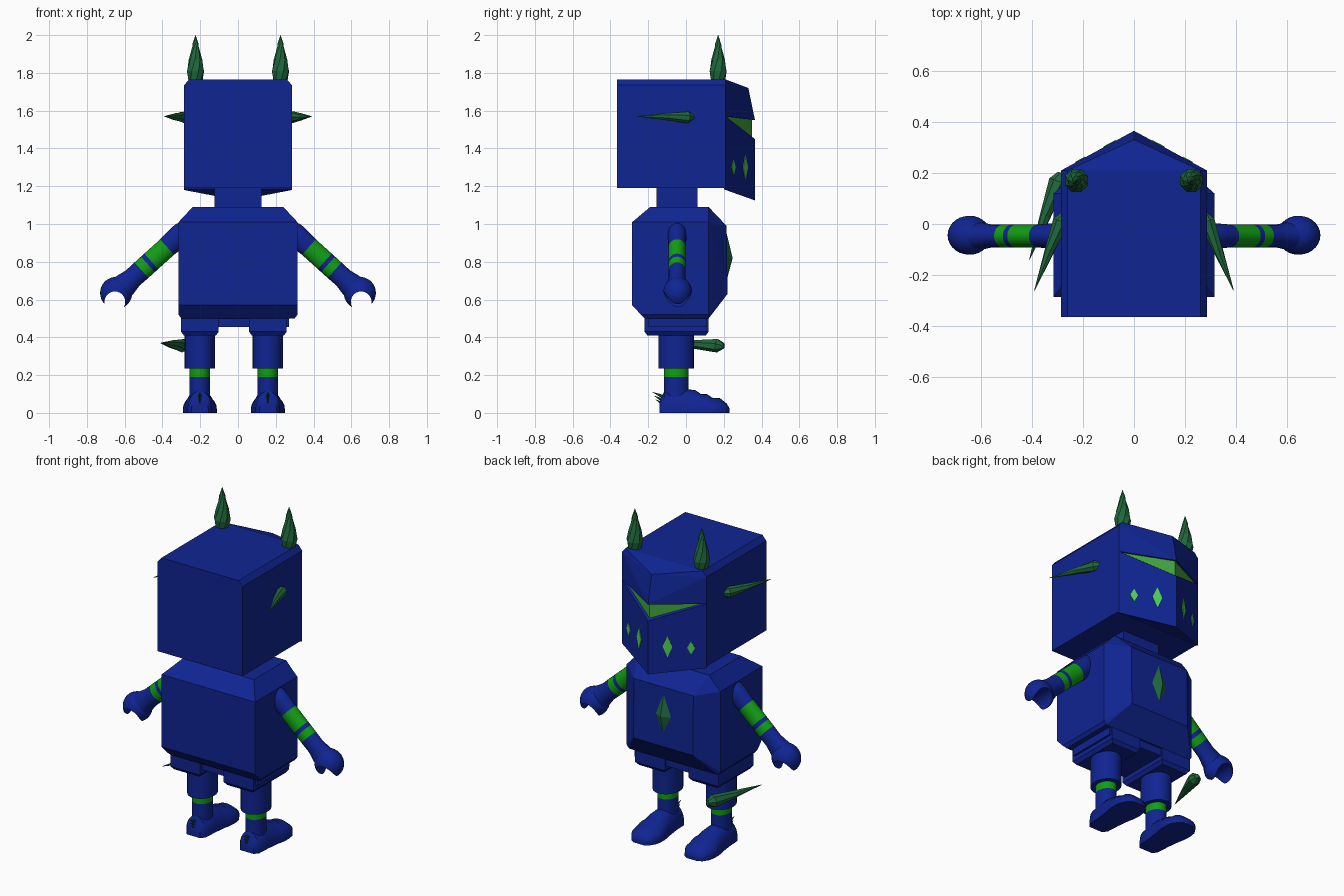
import bpy, bmesh, math
from mathutils import Vector, Matrix

cube = bpy.data.objects.get("Cube")
if cube:
    bpy.data.objects.remove(cube, do_unlink=True)


def material(name, rgb):
    m = bpy.data.materials.new(name)
    m.use_nodes = True
    m.diffuse_color = (*rgb, 1)
    bsdf = next(n for n in m.node_tree.nodes if n.type == 'BSDF_PRINCIPLED')
    bsdf.inputs["Base Color"].default_value = (*rgb, 1)
    return m


BLUE = material("deep blue", (0.005, 0.018, 0.29))
BAND = material("band green", (0.006, 0.34, 0.008))
HORN = material("dark green", (0.014, 0.14, 0.045))
EYE = material("eye green", (0.055, 0.38, 0.05))
MARK = material("bright green", (0.08, 0.65, 0.09))


def finish(name, bm, mats, smooth=False):
    bmesh.ops.recalc_face_normals(bm, faces=bm.faces[:])
    mesh = bpy.data.meshes.new(name)
    bm.to_mesh(mesh)
    bm.free()
    for m in mats:
        mesh.materials.append(m)
    ob = bpy.data.objects.new(name, mesh)
    bpy.context.collection.objects.link(ob)
    if smooth:
        smooth_shade(ob)
    return ob


def activate(ob):
    bpy.ops.object.select_all(action='DESELECT')
    ob.select_set(True)
    bpy.context.view_layer.objects.active = ob


def smooth_shade(ob):
    activate(ob)
    bpy.ops.object.shade_smooth_by_angle(angle=math.radians(40))


def hull(name, points, mat, mirror=True, cx=0):
    """Convex faceted solid; points are mirrored about x = cx."""
    pts = {(cx + x, y, z) for x, y, z in points}
    if mirror:
        pts |= {(cx - x, y, z) for x, y, z in points}
    bm = bmesh.new()
    for p in pts:
        bm.verts.new(p)
    res = bmesh.ops.convex_hull(bm, input=bm.verts[:])
    loose = [v for v in bm.verts if not v.link_faces]
    bmesh.ops.delete(bm, geom=loose, context='VERTS')
    bmesh.ops.dissolve_limit(bm, angle_limit=0.01, verts=bm.verts[:], edges=bm.edges[:])
    return finish(name, bm, [mat])


def box(x, y0, y1, z0, z1):
    return [(x, y, z) for y in (y0, y1) for z in (z0, z1)]


def lathe(name, profile, origin, axis, mats, segs=24, squash=1, twist=0, smooth=True):
    """Rings of (distance, radius, material of the next strip) along an axis."""
    az = Vector(axis).normalized()
    ref = Vector((0, 1, 0)) if abs(az.y) < 0.7 else Vector((0, 0, 1))
    ax = ref.cross(az).normalized()
    ay = az.cross(ax)
    origin = Vector(origin)
    bm = bmesh.new()
    rings = []
    for k, (s, r, _) in enumerate(profile):
        angles = [2 * math.pi * i / segs + twist * k for i in range(segs)]
        rings.append([bm.verts.new(origin + az * s + ax * r * math.cos(a)
                                   + ay * r * squash * math.sin(a)) for a in angles])
    for k in range(len(rings) - 1):
        for i in range(segs):
            j = (i + 1) % segs
            f = bm.faces.new((rings[k][i], rings[k][j], rings[k + 1][j], rings[k + 1][i]))
            f.material_index = profile[k][2]
    bm.faces.new(rings[0])
    bm.faces.new(rings[-1])
    return finish(name, bm, mats, smooth)


def spike(name, base, tip, r, blunt=0.1):
    base, tip = Vector(base), Vector(tip)
    d = (tip - base).length
    prof = [(0, r * 0.4, 0), (d * blunt, r, 0), (d * 0.5, r * 0.6, 0), (d, 0.001, 0)]
    return lathe(name, prof, base, tip - base, [HORN], 7, twist=0.3, smooth=False)


# Head: block with chamfered top, brow wedge, jaw wedge and recessed eyes
hull("head", box(0.285, -0.365, 0.21, 1.19, 1.735) + [(0.26, -0.365, 1.765), (0.26, 0.21, 1.765)], BLUE)
hull("brow", [(0.285, 0.2, 1.735), (0.26, 0.2, 1.765), (0.285, 0.21, 1.735), (0.26, 0.21, 1.765),
              (0, 0.33, 1.72), (0.285, 0.2, 1.57), (0.285, 0.21, 1.57), (0, 0.365, 1.55)], BLUE)
hull("jaw", [(0.285, 0.2, 1.57), (0.285, 0.21, 1.57), (0, 0.365, 1.45),
             (0.285, 0.2, 1.185), (0.285, 0.21, 1.18), (0, 0.365, 1.125)], BLUE)
hull("eyes", [(0.275, 0.205, 1.57), (0, 0.35, 1.56), (0, 0.35, 1.45), (0, 0.2, 1.45)], EYE)

# Cheek diamonds lie on the jaw's slanted faces
for side in (1, -1):
    word = "left" if side > 0 else "right"
    along = Vector((side * 0.285, -0.155, 0)).normalized()
    out = Vector((side * 0.155, 0.285, 0)).normalized()
    for size, x, w, h in (("large", 0.095, 0.027, 0.065), ("small", 0.21, 0.022, 0.04)):
        c = Vector((side * x, 0.365 - 0.155 * x / 0.285, 1.3))
        corners = [c + along * w, c - along * w, c + Vector((0, 0, h)), c - Vector((0, 0, h))]
        hull(f"{word}_{size}_cheek_diamond",
             [tuple(p + out * t) for p in corners for t in (-0.003, 0.003)], MARK, mirror=False)

    # Horns and temple spikes
    lathe(f"{word}_horn", [(0, 0.036, 0), (0.06, 0.048, 0), (0.12, 0.036, 0), (0.18, 0.02, 0),
                           (0.2, 0.017, 0), (0.25, 0.001, 0)],
          (side * 0.225, 0.17, 1.75), (0, 0, 1), [HORN], 8, twist=0.35, smooth=False)
    spike(f"{word}_temple_spike", (side * 0.275, 0.04, 1.565), (side * 0.39, -0.26, 1.57), 0.032)

# Neck, torso and chest gem
hull("neck", box(0.125, -0.155, 0.06, 1.07, 1.2), BLUE)
hull("torso", [(0.24, -0.19, 1.09), (0.24, 0.12, 1.09), (0.315, -0.285, 1.01), (0.315, 0.12, 1.01),
               (0.2, 0.215, 0.99), (0.2, 0.22, 0.63), (0.315, -0.285, 0.57),
               (0.315, -0.238, 0.52), (0.315, 0.12, 0.52), (0.3, -0.22, 0.5), (0.3, 0.12, 0.5)], BLUE)
hull("chest_gem", [(0.055, 0.215, 0.82), (0, 0.215, 0.95), (0, 0.215, 0.7), (0, 0.247, 0.82)], HORN)
hull("pelvis", box(0.28, -0.2, 0.11, 0.455, 0.51), BLUE, cx=-0.01)


def foot(name, cx):
    """Loft of flat-bottomed arches: (y, half width, height)."""
    sections = [(-0.14, 0.045, 0.06), (-0.115, 0.065, 0.115), (-0.03, 0.07, 0.13), (0.05, 0.08, 0.12),
                (0.08, 0.087, 0.1), (0.11, 0.09, 0.1), (0.14, 0.09, 0.08),
                (0.18, 0.083, 0.078), (0.215, 0.06, 0.05), (0.23, 0.035, 0.025)]
    bm = bmesh.new()
    rings = []
    for y, w, h in sections:
        ring = [bm.verts.new((cx - w, y, 0)), bm.verts.new((cx + w, y, 0))]
        for i in range(13):
            a = math.pi * i / 12
            ring.append(bm.verts.new((cx + w * math.cos(a), y, 0.02 + (h - 0.02) * math.sin(a))))
        rings.append(ring)
    n = len(rings[0])
    for a, b in zip(rings, rings[1:]):
        for i in range(n):
            j = (i + 1) % n
            bm.faces.new((a[i], a[j], b[j], b[i]))
    bm.faces.new(rings[0])
    bm.faces.new(rings[-1])
    return finish(name, bm, [BLUE], True)


# Legs, feet and heel spurs
for word, cx in (("left", 0.158), ("right", -0.202)):
    hull(f"{word}_hip", box(0.1, -0.22, 0.12, 0.43, 0.505) + box(0.085, -0.205, 0.105, 0.41, 0.43), BLUE, cx=cx)
    lathe(f"{word}_leg", [(0.06, 0.055, 0), (0.19, 0.055, 1), (0.235, 0.055, 0), (0.235, 0.08, 0),
                          (0.42, 0.08, 0)], (cx, -0.052, 0), (0, 0, 1), [BLUE, BAND], 28, squash=1.17)
    foot(f"{word}_foot", cx)
    for i, z in enumerate((0.055, 0.075, 0.095)):
        spike(f"{word}_heel_spur_{i + 1}", (cx, -0.11, z - 0.015), (cx, -0.16 - i * 0.008, z + 0.015), 0.011)
spike("shin_spike", (-0.285, 0.2, 0.355), (-0.41, -0.14, 0.37), 0.037)

# Arms with green bands, and hands with a round bite
for side, word in ((1, "left"), (-1, "right")):
    lathe(f"{word}_arm", [(-0.058, 0.012, 0), (-0.042, 0.042, 0), (0, 0.06, 0), (0.05, 0.06, 0),
                          (0.115, 0.055, 1), (0.228, 0.055, 0), (0.252, 0.055, 1), (0.298, 0.055, 0),
                          (0.36, 0.054, 0), (0.41, 0.064, 0), (0.45, 0.07, 0)],
          (side * 0.29, -0.047, 0.955), (side * 0.355, 0, -0.32), [BLUE, BAND], squash=0.82)
    bm = bmesh.new()
    bmesh.ops.create_uvsphere(bm, u_segments=28, v_segments=18, radius=0.085, matrix=
                              Matrix.Translation((side * 0.645, -0.044, 0.635)) @ Matrix.Diagonal((1, 0.9, 1, 1)))
    hand = finish(f"{word}_hand", bm, [BLUE])
    cutter = lathe("hand_cutter", [(-0.2, 0.055, 0), (0.2, 0.055, 0)],
                   (side * 0.652, 0, 0.588), (0, 1, 0), [BLUE], 28)
    cutter.hide_render = True
    mod = hand.modifiers.new("bite", 'BOOLEAN')
    mod.operation = 'DIFFERENCE'
    mod.solver = 'EXACT'
    mod.object = cutter
    activate(hand)
    bpy.ops.object.modifier_apply(modifier=mod.name)
    bpy.data.objects.remove(cutter, do_unlink=True)
    smooth_shade(hand)
